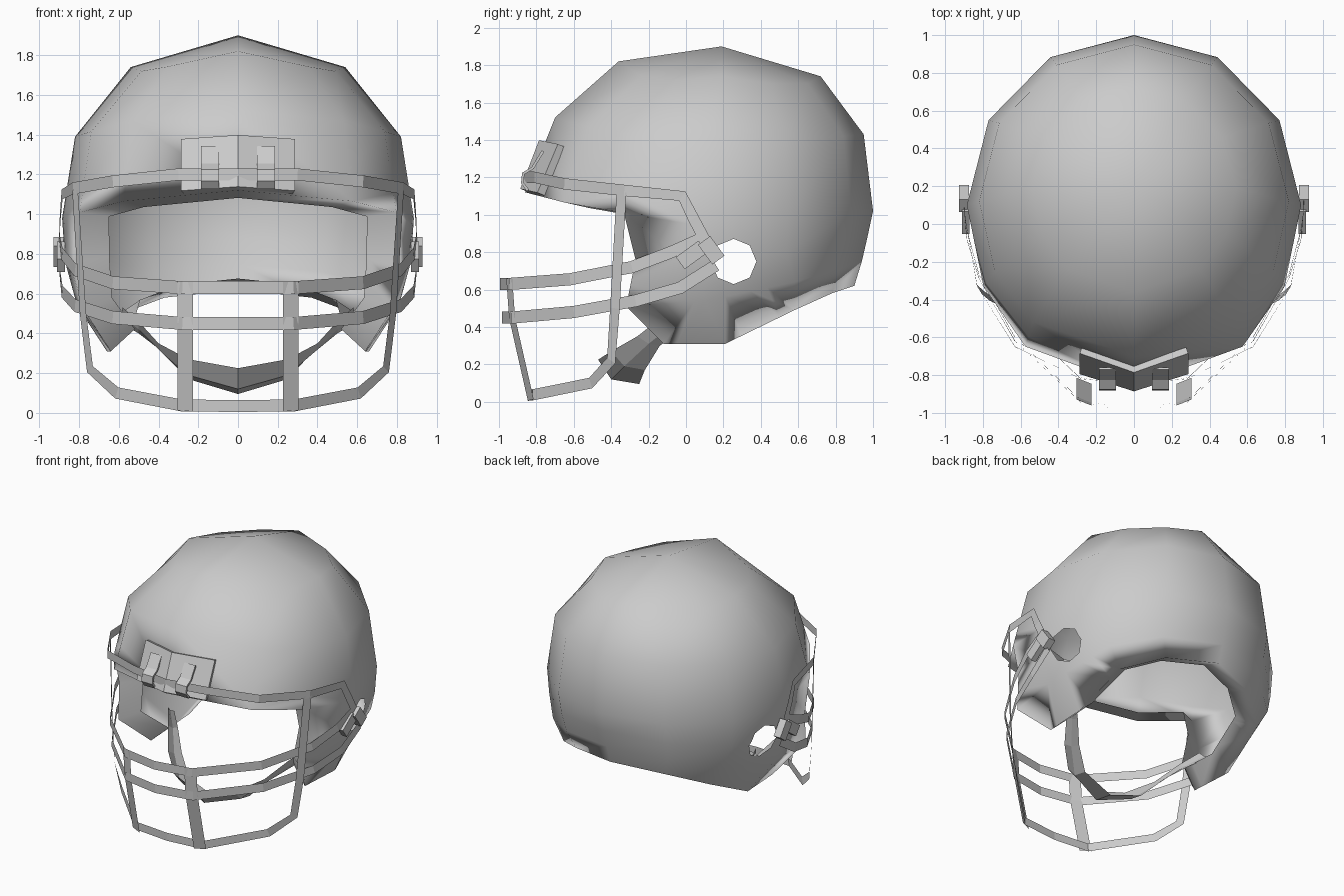
import bpy, bmesh, math
from mathutils import Vector

if "Cube" in bpy.data.objects:
    bpy.data.objects.remove(bpy.data.objects["Cube"])


def make(name, verts, faces, thick=0.0):
    me = bpy.data.meshes.new(name)
    me.from_pydata([tuple(v) for v in verts], [], faces)
    me.update()
    ob = bpy.data.objects.new(name, me)
    bpy.context.collection.objects.link(ob)
    bpy.ops.object.select_all(action='DESELECT')
    bpy.context.view_layer.objects.active = ob
    ob.select_set(True)
    if thick:
        m = ob.modifiers.new("thickness", 'SOLIDIFY')
        m.thickness, m.offset = thick, 0
        bpy.ops.object.modifier_apply(modifier=m.name)
    return ob


def both(pts):
    """Full left-to-right path from a half path that starts at x = 0."""
    return [(-x, y, z) for x, y, z in pts[:0:-1]] + list(pts)


def strip(name, rows, thick=0.0):
    """Sheet spanned between neighbouring paths."""
    n = len(rows[0])
    faces = [(r * n + i, r * n + n + i, r * n + n + i + 1, r * n + i + 1)
             for r in range(len(rows) - 1) for i in range(n - 1)]
    return make(name, [p for row in rows for p in row], faces, thick)


def ribbon(name, pts, width, thick=0.0, normal=None):
    """Flat bar along a path, facing away from the head axis."""
    p = [Vector(q) for q in pts]
    a, b = [], []
    for i, q in enumerate(p):
        t = Vector()
        if i > 0:
            t += (q - p[i - 1]).normalized()
        if i < len(p) - 1:
            t += (p[i + 1] - q).normalized()
        n = Vector(normal) if normal else Vector((q.x, q.y - 0.1, 0))
        w = n.cross(t).normalized() * width / 2
        a.append(q + w)
        b.append(q - w)
    return strip(name, [a, b], thick)


def box(name, loc, size, rot):
    bpy.ops.mesh.primitive_cube_add(size=1, location=loc, rotation=rot)
    ob = bpy.context.object
    ob.name, ob.scale = name, size
    return ob


# Shell: 12 columns round the head, rings from the crown to the brow line
columns = [(0, -1), (.65, -.78), (.9, -.45), (1, 0), (.87, .5), (.5, .87), (0, 1)]
rings = [  # y front, y middle, y back, half width, z front, z side, z back, diagonal drop
    (-.36, .19, .72, .54, 1.82, 1.74, 1.74, .09),
    (-.70, .12, .95, .82, 1.52, 1.39, 1.43, 0),
    (-.86, .10, 1.0, .885, 1.12, .98, 1.02, 0)]
# Lower shell, one column each, ending at the jaw and neck edge
lower = {2: [(.80, -.27, .76), (.77, -.32, .51), (.64, -.12, .31)],
         3: [(.87, .07, .76), (.81, .10, .54), (.66, .21, .31)],
         4: [(.76, .54, .80), (.70, .58, .64), (.61, .58, .49)],
         5: [(.44, .85, .85), (.42, .82, .71), (.37, .78, .58)],
         6: [(0, .97, .88), (0, .94, .75), (0, .90, .62)]}
verts, faces, idx = [(0, .19, 1.9)], [], {}
for i in range(12):
    j, side = min(i, 12 - i), 1 if i <= 6 else -1
    s, c = columns[j]
    col = []
    for yf, ym, yb, w, zf, zs, zb, drop in rings:
        y = ym + (c * (ym - yf) if c < 0 else c * (yb - ym))
        z = zs + ((zf if c < 0 else zb) - zs) * c * c - drop * abs(s * c)
        col.append((w * s, y, z))
    for k, (x, y, z) in enumerate(col + lower.get(j, [])):
        idx[i, k] = len(verts)
        verts.append((side * x, y, z))
for i in range(12):
    n = (i + 1) % 12
    faces.append((0, idx[i, 0], idx[n, 0]))
    for k in range(5):
        quad = [(i, k + 1), (n, k + 1), (n, k), (i, k)]
        if all(q in idx for q in quad):
            faces.append([idx[q] for q in quad])
shell = make("helmet_shell", verts, faces)

# Rim turned inward along the open edge
bm = bmesh.new()
bm.from_mesh(shell.data)
edge = [e for e in bm.edges if e.is_boundary]
grown = bmesh.ops.extrude_edge_only(bm, edges=edge)["geom"]
for v in grown:
    if isinstance(v, bmesh.types.BMVert):
        v.co += (Vector((0, .1, .9)) - v.co).normalized() * .17
bm.to_mesh(shell.data)
bpy.ops.object.shade_smooth_by_angle(angle=math.radians(48))
uncut = bpy.data.objects.new("uncut_shell", shell.data.copy())
bpy.context.collection.objects.link(uncut)

# Eight-sided ear holes clipped out of both sides
bm.clear()
bm.from_mesh(shell.data)
centre = Vector((0, .255, .75))
inside = [f for f in bm.faces if abs(f.calc_center_median().x) > .5]
for k in range(8):
    a = math.radians(22.5 + 45 * k)
    out = Vector((0, math.cos(a), math.sin(a)))
    at = centre + out * .112
    geom = set(inside) | {e for f in inside for e in f.edges} | {v for f in inside for v in f.verts}
    res = bmesh.ops.bisect_plane(bm, geom=list(geom), plane_co=at, plane_no=out)
    inside = [f for f in res["geom"] if isinstance(f, bmesh.types.BMFace)
              and (f.calc_center_median() - at).dot(out) < 0]
bmesh.ops.delete(bm, geom=inside, context='FACES')
bm.to_mesh(shell.data)
bm.free()
# Keep the smooth shading of the uncut shell
keep = shell.modifiers.new("shading", 'DATA_TRANSFER')
keep.object, keep.use_loop_data = uncut, True
keep.data_types_loops, keep.loop_mapping = {'CUSTOM_NORMAL'}, 'POLYINTERP_NEAREST'
bpy.ops.object.modifier_apply(modifier=keep.name)
bpy.data.objects.remove(uncut)

# Face guard: flat bars that wrap the front
ribbon("guard_brow_bar", both([(0, -.865, 1.2), (.3, -.81, 1.2), (.63, -.65, 1.165), (.83, -.33, 1.13),
                               (.885, -.02, 1.1), (.895, .04, .98), (.9, .12, .83)]), .06)
ribbon("guard_upper_bar", both([(0, -.995, .63), (.28, -.945, .63), (.63, -.62, .655), (.82, -.29, .72),
                                (.885, -.08, .80), (.9, .1, .88)]), .065)
ribbon("guard_middle_bar", both([(0, -.985, .45), (.28, -.935, .45), (.63, -.60, .48), (.82, -.27, .54),
                                 (.885, -.03, .61), (.9, .16, .73)]), .065)
ribbon("guard_lower_bar", both([(0, -.845, .035), (.28, -.82, .037), (.61, -.51, .1), (.745, -.4, .22),
                                (.78, -.38, .5), (.82, -.345, 1.12)]), .06)

# Brow plate on the shell
strip("brow_plate", [both([(0, -.765, 1.39), (.28, -.665, 1.37)]),
                     both([(0, -.865, 1.13), (.28, -.775, 1.11)])], .045)

# Chin strap hanging between the jaws
strip("chin_strap", [
    both([(0, -.47, .225), (.25, -.40, .27), (.40, -.26, .35), (.50, -.12, .46), (.58, 0, .53)]),
    both([(0, -.40, .12), (.25, -.33, .19), (.39, -.2, .31), (.50, -.06, .42), (.59, .04, .49)]),
    both([(0, -.25, .095), (.25, -.22, .17), (.37, -.14, .30), (.5, 0, .40), (.6, .1, .46)])])

# Paired parts: front uprights, brow clips and side clips
for side, tag in ((1, "left"), (-1, "right")):
    ribbon("guard_upright_" + tag, [(side * .265, -.945, .66), (side * .265, -.93, .45),
                                    (side * .265, -.83, .01)], .085, normal=(side * .4, -1, 0))
    ribbon("brow_clip_" + tag, [(side * .14, -.765, 1.34), (side * .14, -.82, 1.25), (side * .14, -.87, 1.22),
                                (side * .14, -.875, 1.17), (side * .14, -.845, 1.13)], .09, .015, (0, -1, -.3))
    box("side_clip_" + tag, (side * .89, .03, .785), (.04, .15, .08), (math.radians(36), 0, 0))
    box("side_clip_end_" + tag, (side * .9, .135, .81), (.055, .08, .13), (math.radians(36), 0, 0))
